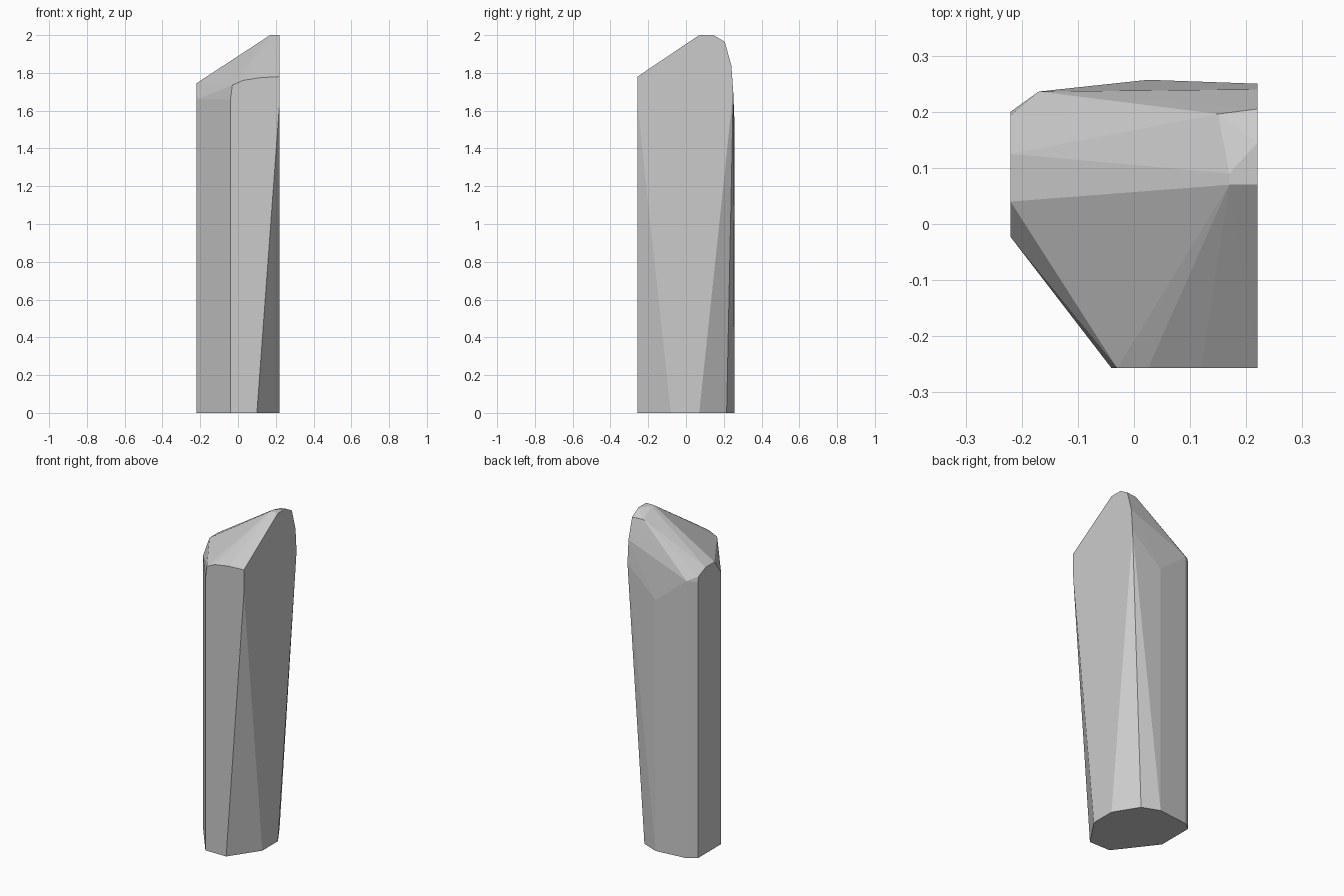
import bpy
import bmesh
import math

if "Cube" in bpy.data.objects:
    bpy.data.objects.remove(bpy.data.objects["Cube"])

# Outline of the standing foot, on the ground
FOOT = [(-0.04, -0.257), (0.10, -0.257), (0.22, -0.08), (0.22, 0.07),
        (0.13, 0.215), (0.025, 0.257), (-0.17, 0.236), (-0.22, 0.20), (-0.22, -0.023)]

# Upper rim of each cut side
FRONT_RIM = [(-0.04, 1.66), (-0.03, 1.735), (0.025, 1.76), (0.12, 1.775), (0.22, 1.78), (0.22, 1.64)]   # x, z
LEFT_RIM = [(-0.023, 1.66), (0.04, 1.745), (0.125, 1.745), (0.193, 1.715), (0.20, 1.68)]               # y, z
RIGHT_RIM = [(0.07, 2.0), (0.145, 2.0), (0.205, 1.965), (0.24, 1.84), (0.25, 1.70)]                    # y, z

# Loose corners of the sloped crown and the rounded back
CROWN = [(0.17, 0.07, 2.0), (0.17, 0.09, 2.0), (0.15, 0.196, 1.965)]
BACK = [(-0.17, 0.236, 1.69), (0.025, 0.257, 1.53)]

points = [(x, y, 0.0) for x, y in FOOT]
points += [(x, -0.257, z) for x, z in FRONT_RIM]
points += [(-0.22, y, z) for y, z in LEFT_RIM]
points += [(0.22, y, z) for y, z in RIGHT_RIM]
points += CROWN + BACK

# Wrap the cut stone around its corners
bm = bmesh.new()
for p in points:
    bm.verts.new(p)
bmesh.ops.convex_hull(bm, input=bm.verts[:])
loose = [v for v in bm.verts if not v.link_faces]
bmesh.ops.delete(bm, geom=loose, context='VERTS')
bmesh.ops.dissolve_limit(bm, angle_limit=math.radians(0.5), verts=bm.verts[:], edges=bm.edges[:])
bmesh.ops.recalc_face_normals(bm, faces=bm.faces[:])

mesh = bpy.data.meshes.new("standing_stone")
bm.to_mesh(mesh)
bm.free()
stone = bpy.data.objects.new("standing_stone", mesh)
bpy.context.collection.objects.link(stone)

# Plain grey stone
grey = bpy.data.materials.new("stone_grey")
grey.diffuse_color = (0.6, 0.6, 0.6, 1.0)
grey.use_nodes = True
grey.node_tree.nodes["Principled BSDF"].inputs["Base Color"].default_value = grey.diffuse_color
mesh.materials.append(grey)
